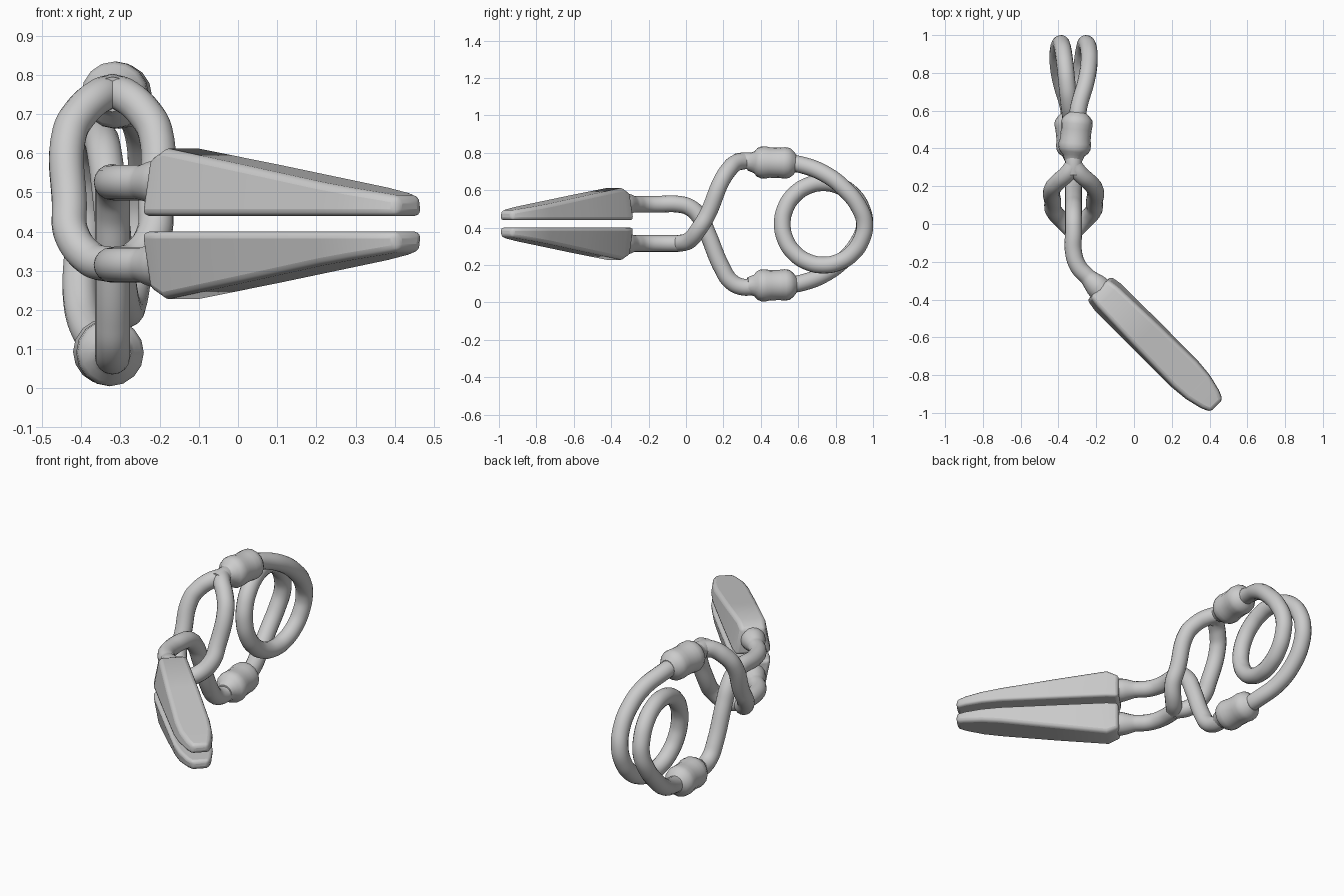
import bpy, bmesh, math
from mathutils import Vector

if "Cube" in bpy.data.objects:
    bpy.data.objects.remove(bpy.data.objects["Cube"])

CX, CZ, R = -0.32, 0.42, 0.045      # spring axis, mid height, wire radius


def flip(p):
    """Mirror a point about the mid height."""
    return (p[0], p[1], 2 * CZ - p[2])


def mirror_x(p):
    return (2 * CX - p[0], p[1], p[2])


def finish(ob, angle=40):
    bpy.ops.object.select_all(action='DESELECT')
    ob.select_set(True)
    bpy.context.view_layer.objects.active = ob
    if ob.type == 'CURVE':
        bpy.ops.object.convert(target='MESH')
    bpy.ops.object.shade_smooth_by_angle(angle=math.radians(angle))


def tube(name, pts, radii=None, handle='AUTO', res=8):
    """Round wire through the points, with optional radius per point."""
    cu = bpy.data.curves.new(name, 'CURVE')
    cu.dimensions = '3D'
    cu.bevel_depth = 1.0
    cu.bevel_resolution = 6
    cu.resolution_u = res
    cu.use_fill_caps = True
    sp = cu.splines.new('BEZIER')
    sp.bezier_points.add(len(pts) - 1)
    for i, (b, p) in enumerate(zip(sp.bezier_points, pts)):
        b.co = p
        b.handle_left_type = b.handle_right_type = handle
        b.radius = radii[i] if radii else R
    ob = bpy.data.objects.new(name, cu)
    bpy.context.collection.objects.link(ob)
    finish(ob)


def blade(name, lower):
    """Tapered jaw lofted along a 45 degree line."""
    # distance, half width at gripping face, half width at back, height
    rows = [(0, .092, .062, .145), (.065, .102, .072, .172), (.35, .103, .082, .130),
            (.64, .102, .088, .086), (.74, .092, .082, .072),
            (.83, .070, .062, .059), (.88, .047, .042, .050)]
    base, along = Vector((-.185, -.34)), Vector((1, -1)).normalized()
    side = Vector((1, 1)).normalized()
    bm = bmesh.new()
    rings = []
    for s, wb, wt, h in rows:
        ring = []
        for w, z in ((-wb, .44), (wb, .44), (wt, .44 + h), (-wt, .44 + h)):
            q = base + along * s + side * w
            p = (q.x, q.y, z)
            ring.append(bm.verts.new(flip(p) if lower else p))
        rings.append(ring)
    for a, b in zip(rings, rings[1:]):
        for i in range(4):
            j = (i + 1) % 4
            bm.faces.new((a[i], a[j], b[j], b[i]))
    bm.faces.new(rings[0])
    bm.faces.new(rings[-1])
    bmesh.ops.recalc_face_normals(bm, faces=bm.faces)
    me = bpy.data.meshes.new(name)
    bm.to_mesh(me)
    bm.free()
    ob = bpy.data.objects.new(name, me)
    bpy.context.collection.objects.link(ob)
    bev = ob.modifiers.new('round_edges', 'BEVEL')
    bev.width, bev.segments = .018, 3
    bev.limit_method, bev.angle_limit = 'ANGLE', math.radians(40)
    finish(ob)


# Jaws
blade('upper_jaw', False)
blade('lower_jaw', True)

# Bent shank leading back from each jaw, flared into the blade
shank = [(-.165, -.36, .52), (-.20, -.325, .525), (-.245, -.28, .525),
         (-.295, -.225, .525), (CX, -.15, .525), (CX, -.04, .525)]
shank_r = [.068, .062, R, R, R, R]

# Upper jaw wire crosses down through the loop to the lower collar
cross = [(CX, .02, .508), (CX, .075, .455), (CX, .115, .37), (CX, .195, .18),
         (CX, .24, .113), (CX, .30, .083), (CX, .37, .085)]
tube('crossing_wire', shank + cross, shank_r + [R] * 7)

# Lower jaw shank splits into a loop and rejoins at the upper collar
tube('lower_shank', [flip(p) for p in shank], shank_r)
branch = [(CX, -.04, .315), (-.375, .015, .33), (-.425, .07, .395), (-.43, .115, .47),
          (-.43, .19, .65), (-.40, .225, .705), (-.355, .265, .745), (CX, .31, .757)]
tube('loop_left', branch)
tube('loop_right', [mirror_x(p) for p in branch])
tube('loop_neck', [(CX, .265, .75), (CX, .31, .757), (CX, .37, .755)])

# Collars, tilted slightly sideways towards the spring
profile = [(-.02, R), (.015, .058), (.03, .076), (.05, .085), (.075, .086), (.10, .081),
           (.15, .081), (.18, .084), (.205, .080), (.225, .064), (.24, R)]
start, end = Vector((CX, .35, .75)), Vector((-.298, .58, .745))
d = (end - start).normalized()
collar = [tuple(start + d * s) for s, r in profile]
rad = [r for s, r in profile]
tube('upper_collar', collar, rad, 'VECTOR', 2)
tube('lower_collar', [flip(mirror_x(p)) for p in collar], rad, 'VECTOR', 2)

# Spring: half the coil, then its half-turn copy about the middle
half = [(-.302, .54, .747), (-.292, .62, .735), (-.255, .75, .683), (-.238, .85, .605),
        (-.240, .925, .51)]
for k in range(0, 8):
    a = -math.pi * k / 8
    half.append((-.252 - .068 * k / 8, .735 + .22 * math.cos(a), CZ + .22 * math.sin(a)))
other = [flip(mirror_x(p)) for p in reversed(half)]
tube('coil_spring', half + [(CX, .515, CZ)] + other)
